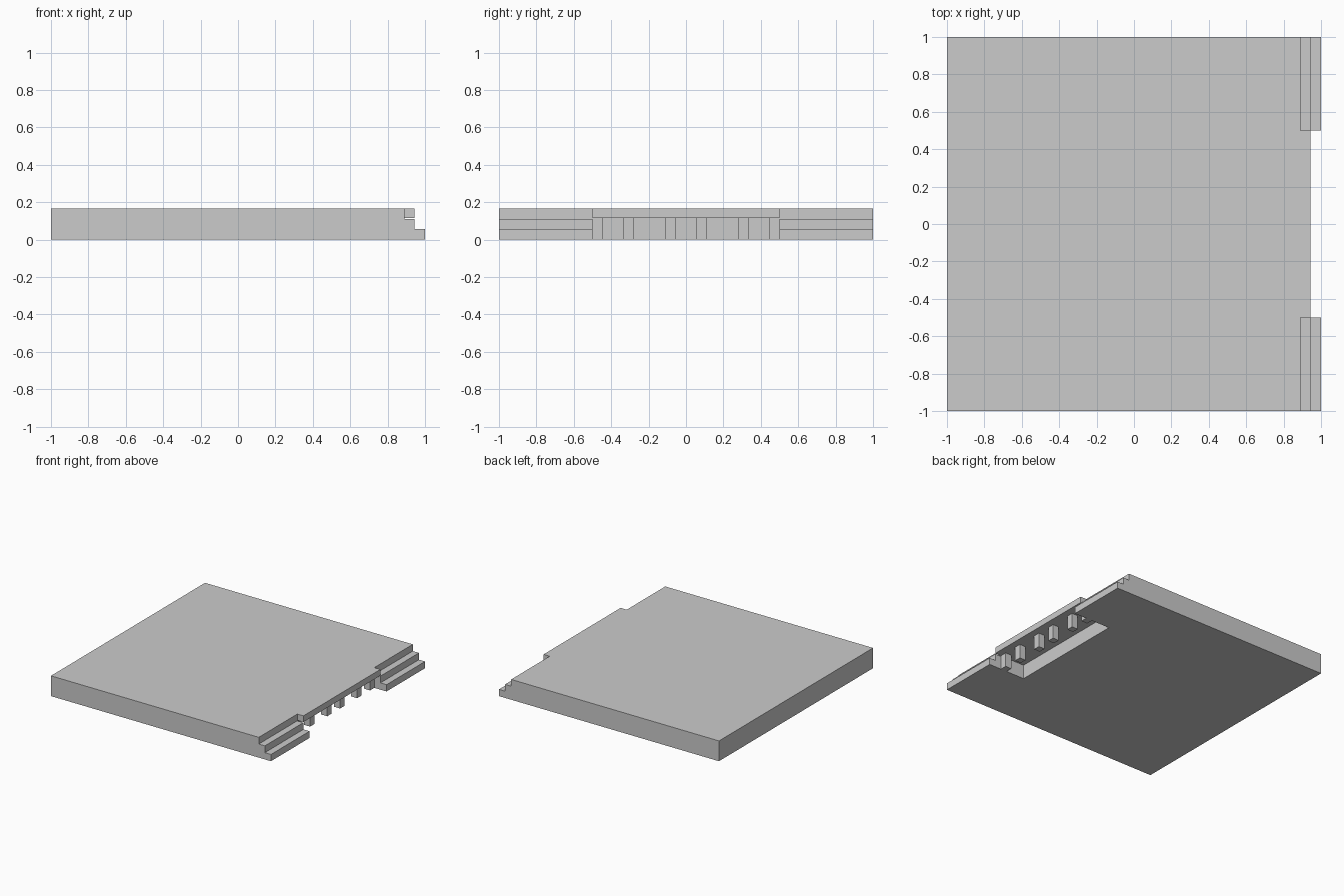
import bpy, bmesh

if "Cube" in bpy.data.objects:
    bpy.data.objects.remove(bpy.data.objects["Cube"])

U = 1 / 18            # step module
TOP = 3 * U           # platform height
UNDER = 0.116         # underside of the overhanging slab
EDGE = 1 - U          # front edge of the slab


def prism(name, profile, y0, y1):
    """Extrude an (x, z) profile along y from y0 to y1."""
    bm = bmesh.new()
    face = bm.faces.new([bm.verts.new((x, y0, z)) for x, z in profile])
    ext = bmesh.ops.extrude_face_region(bm, geom=[face])
    verts = [g for g in ext["geom"] if isinstance(g, bmesh.types.BMVert)]
    bmesh.ops.translate(bm, verts=verts, vec=(0, y1 - y0, 0))
    bmesh.ops.recalc_face_normals(bm, faces=bm.faces)
    mesh = bpy.data.meshes.new(name)
    bm.to_mesh(mesh)
    bm.free()
    obj = bpy.data.objects.new(name, mesh)
    bpy.context.collection.objects.link(obj)
    return obj


def rect(x0, x1, z0, z1):
    return [(x0, z0), (x1, z0), (x1, z1), (x0, z1)]


# Solid platform block
platform = prism("platform", rect(-1, 1, 0, TOP), -1, 1)

# Cutters: recess below the middle slab, and stairs at both ends
recess = [(1.1, -0.1), (1 - 6 * U, -0.1), (1 - 6 * U, UNDER),
          (EDGE, UNDER), (EDGE, 0.3), (1.1, 0.3)]
stairs = [(1.1, U), (EDGE, U), (EDGE, 2 * U),
          (1 - 2 * U, 2 * U), (1 - 2 * U, 0.3), (1.1, 0.3)]
cutters = [prism("recess_cutter", recess, -0.5, 0.5),
           prism("stair_cutter_back", stairs, 0.5, 1.1),
           prism("stair_cutter_front", stairs, -1.1, -0.5)]

bpy.context.view_layer.objects.active = platform
for cutter in cutters:
    cutter.hide_render = True
    mod = platform.modifiers.new(cutter.name, 'BOOLEAN')
    mod.operation = 'DIFFERENCE'
    mod.solver = 'EXACT'
    mod.object = cutter
    bpy.ops.object.modifier_apply(modifier=mod.name)
    bpy.data.objects.remove(cutter)

# Square posts carrying the slab, mirrored about the centre
for i, y in enumerate((U, 5 * U, 8 * U)):
    for side, start in (("back", y), ("front", -y - U)):
        prism(f"post_{side}_{i + 1}", rect(1 - 3 * U, 1 - 2 * U, 0, UNDER),
              start, start + U)
